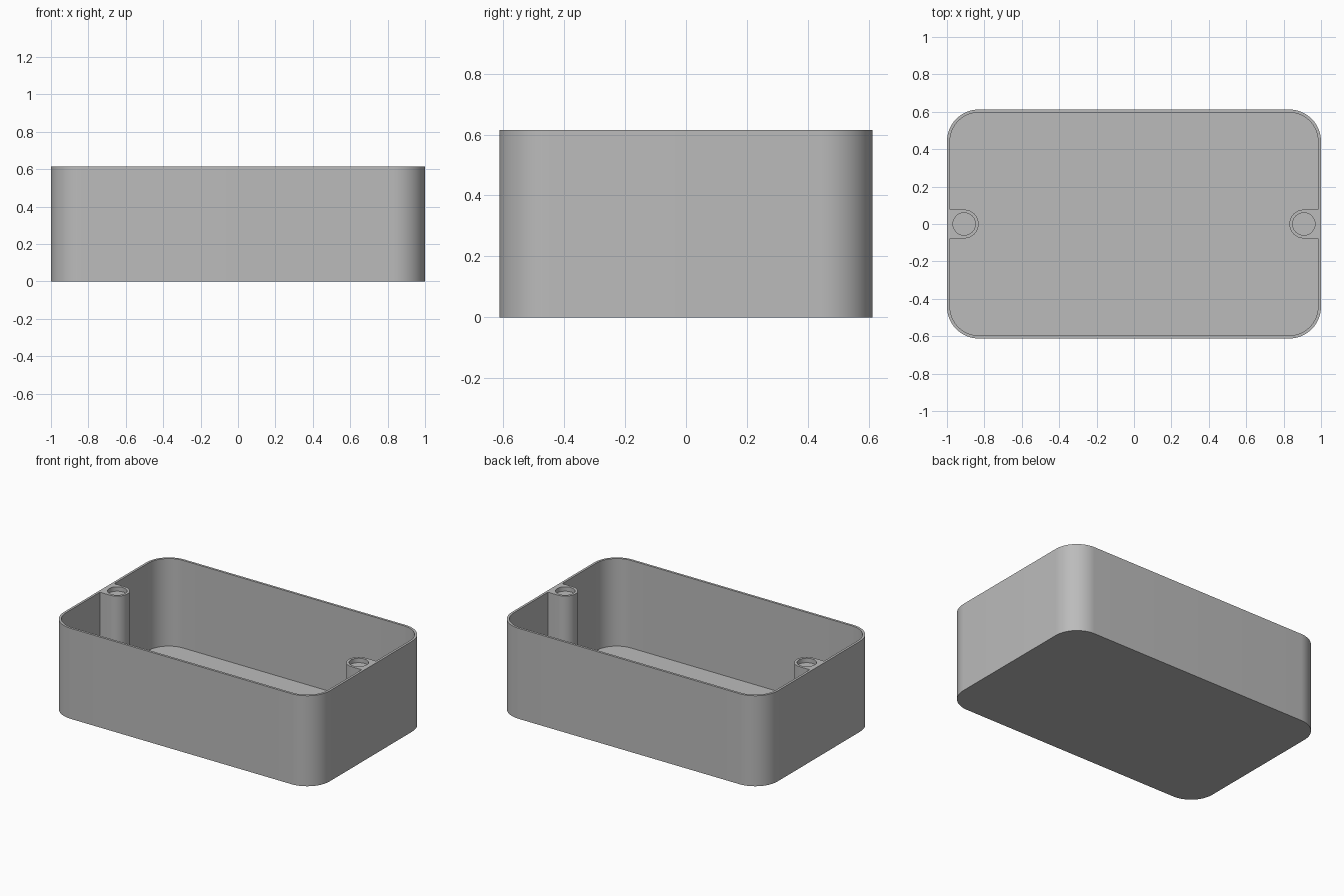
import bpy
import bmesh
import math

cube = bpy.data.objects.get("Cube")
if cube:
    bpy.data.objects.remove(cube, do_unlink=True)

# Main dimensions
HALF_X, HALF_Y, HEIGHT = 1.0, 0.612, 0.615
WALL, FLOOR, CORNER = 0.016, 0.02, 0.17
POST_X, POST_R, HOLE_R, HOLE_DEPTH = 0.908, 0.077, 0.06, 0.03

grey = bpy.data.materials.new("grey_plastic")
grey.use_nodes = True
colour = (0.5, 0.5, 0.5, 1.0)
grey.diffuse_color = colour
grey.node_tree.nodes["Principled BSDF"].inputs["Base Color"].default_value = colour


def arc(cx, cy, r, start, end, steps):
    """Points along an arc, angles in degrees."""
    angles = [math.radians(start + (end - start) * i / steps) for i in range(steps + 1)]
    return [(cx + r * math.cos(a), cy + r * math.sin(a)) for a in angles]


def corners(inset):
    """The two rounded corners of the back half."""
    cx, cy, r = HALF_X - CORNER, HALF_Y - CORNER, CORNER - inset
    return arc(cx, cy, r, 0, 90, 16) + arc(-cx, cy, r, 90, 180, 16)


def both_halves(points):
    """Complete an outline by turning one half around the centre."""
    return points + [(-x, -y) for x, y in points]


bm = bmesh.new()


def add_loop(points, z):
    verts = [bm.verts.new((x, y, z)) for x, y in points]
    for a, b in zip(verts, verts[1:] + verts[:1]):
        bm.edges.new((a, b))
    return verts


def pocket(points, top, bottom):
    """Side walls closed by one flat face; returns the open top loop."""
    upper, lower = add_loop(points, top), add_loop(points, bottom)
    n = len(points)
    for i in range(n):
        j = (i + 1) % n
        bm.faces.new((lower[i], lower[j], upper[j], upper[i]))
    bm.faces.new(lower)
    return upper


# Outer shell and cavity, with the cavity outline wrapping around both posts
inner_x = HALF_X - WALL
post_outline = [(inner_x, -POST_R)] + arc(POST_X, 0, POST_R, -90, -270, 24) + [(inner_x, POST_R)]
rims = [
    pocket(both_halves(corners(0)), HEIGHT, 0),
    pocket(both_halves(post_outline + corners(WALL)), HEIGHT, FLOOR),
]

# Shallow screw recess in each post
for side in (-1, 1):
    ring = arc(side * POST_X, 0, HOLE_R, 0, 360, 32)[:-1]
    rims.append(pocket(ring, HEIGHT, HEIGHT - HOLE_DEPTH))

# Flat rim joining the wall tops and post tops
rim_verts = {v for loop in rims for v in loop}
rim_edges = [e for e in bm.edges if all(v in rim_verts for v in e.verts)]
bmesh.ops.triangle_fill(bm, edges=rim_edges, use_beauty=True, normal=(0, 0, 1))
bmesh.ops.recalc_face_normals(bm, faces=bm.faces)

mesh = bpy.data.meshes.new("enclosure_base")
bm.to_mesh(mesh)
bm.free()
mesh.materials.append(grey)
base = bpy.data.objects.new("enclosure_base", mesh)
bpy.context.collection.objects.link(base)

# Smooth curved walls, crisp edges
bpy.context.view_layer.objects.active = base
base.select_set(True)
bpy.ops.object.shade_smooth_by_angle(angle=math.radians(30))
